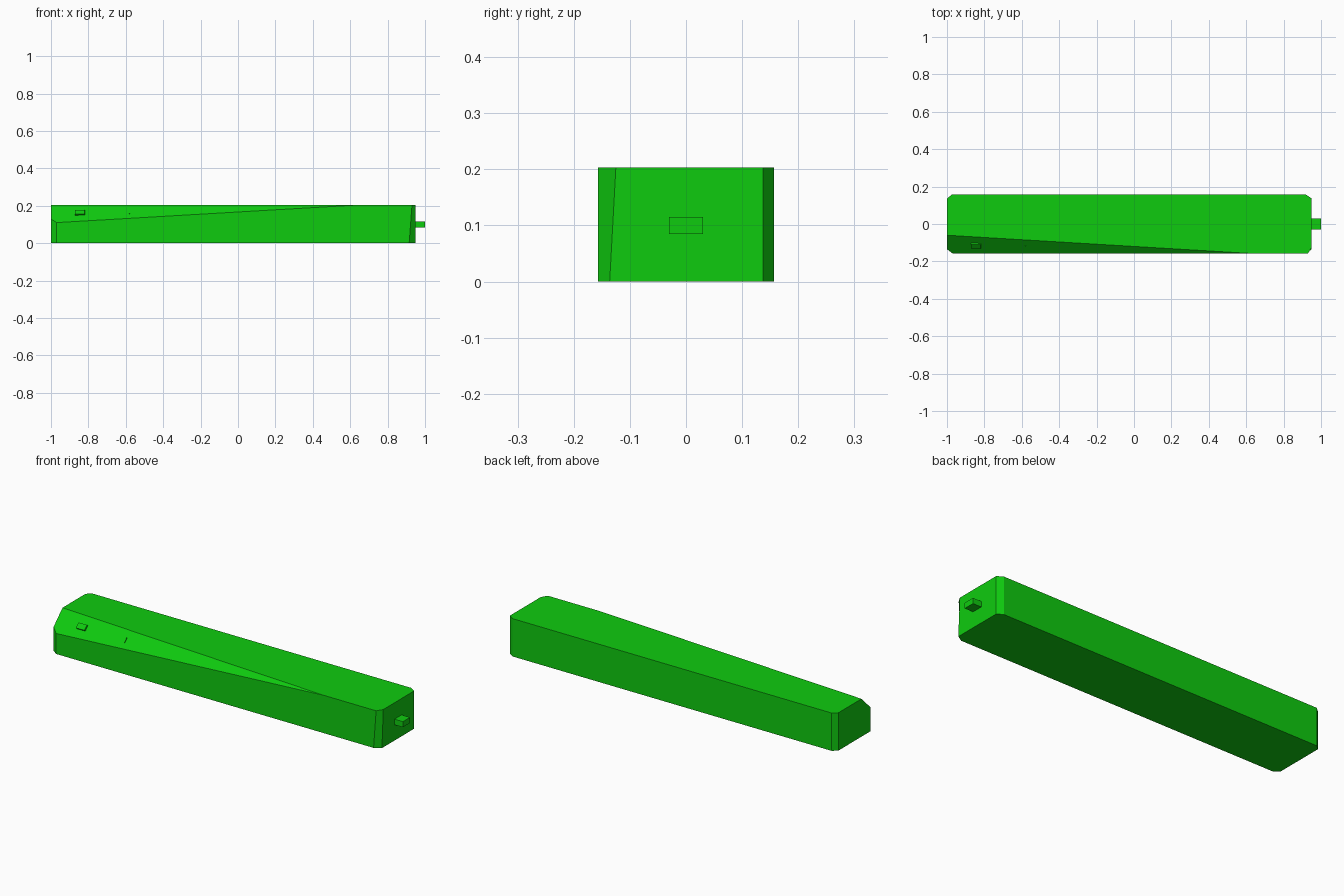
import bpy, bmesh
from mathutils import Vector, Matrix

if "Cube" in bpy.data.objects:
    bpy.data.objects.remove(bpy.data.objects["Cube"])

green = bpy.data.materials.new("green")
green.diffuse_color = (0.0048, 0.6, 0.0048, 1)
green.use_nodes = True
green.node_tree.nodes["Principled BSDF"].inputs["Base Color"].default_value = green.diffuse_color


def finish(name, bm):
    bmesh.ops.recalc_face_normals(bm, faces=bm.faces)
    mesh = bpy.data.meshes.new(name)
    bm.to_mesh(mesh)
    bm.free()
    mesh.materials.append(green)
    obj = bpy.data.objects.new(name, mesh)
    bpy.context.collection.objects.link(obj)
    return obj


def box(name, center, size, rot=Matrix.Identity(4)):
    bm = bmesh.new()
    bmesh.ops.create_cube(bm, size=1, matrix=Matrix.Translation(center) @ rot @ Matrix.Diagonal((*size, 1)))
    return finish(name, bm)


# body: long bar with chamfered upright corners, front right one leaning
H, W = 0.203, 0.157
outline = [(-1, -0.135), (-0.97, -W), (0.915, -W), (0.95, -0.136),
           (0.95, 0.137), (0.92, W), (-0.975, W), (-1, 0.135)]
top_outline = list(outline)
top_outline[2:4] = [(0.93, -W), (0.95, -0.125)]
bm = bmesh.new()
low = [bm.verts.new((x, y, 0)) for x, y in outline]
high = [bm.verts.new((x, y, H)) for x, y in top_outline]
bm.faces.new(low)
bm.faces.new(high)
for i in range(8):
    j = (i + 1) % 8
    bm.faces.new((low[i], low[j], high[j], high[i]))

# long tapering bevel sliced off the upper front edge
p = Vector((-1, -0.06, H))
q = Vector((-0.97, -W, 0.11))
r = Vector((0.62, -W, H))
normal = (q - p).cross(r - p).normalized()
if normal.z < 0:
    normal.negate()
cut = bmesh.ops.bisect_plane(bm, geom=bm.verts[:] + bm.edges[:] + bm.faces[:],
                             plane_co=p, plane_no=normal, clear_outer=True)
edges = [e for e in cut["geom_cut"] if isinstance(e, bmesh.types.BMEdge)]
bmesh.ops.holes_fill(bm, edges=edges, sides=0)
finish("body", bm)

# end peg
box("end_peg", (0.97, 0, 0.1), (0.06, 0.06, 0.03))

# small button and ridge sitting on the bevel
along = Vector((1, 0, 0)) - normal * normal.x
along.normalize()
tilt = Matrix((along, normal.cross(along), normal)).transposed().to_4x4()


def on_bevel(x, z):
    y = p.y - (normal.x * (x - p.x) + normal.z * (z - p.z)) / normal.y
    return Vector((x, y, z))


box("button", on_bevel(-0.845, 0.16), (0.052, 0.03, 0.02), tilt)
box("ridge", on_bevel(-0.58, 0.165), (0.005, 0.028, 0.01), tilt)
